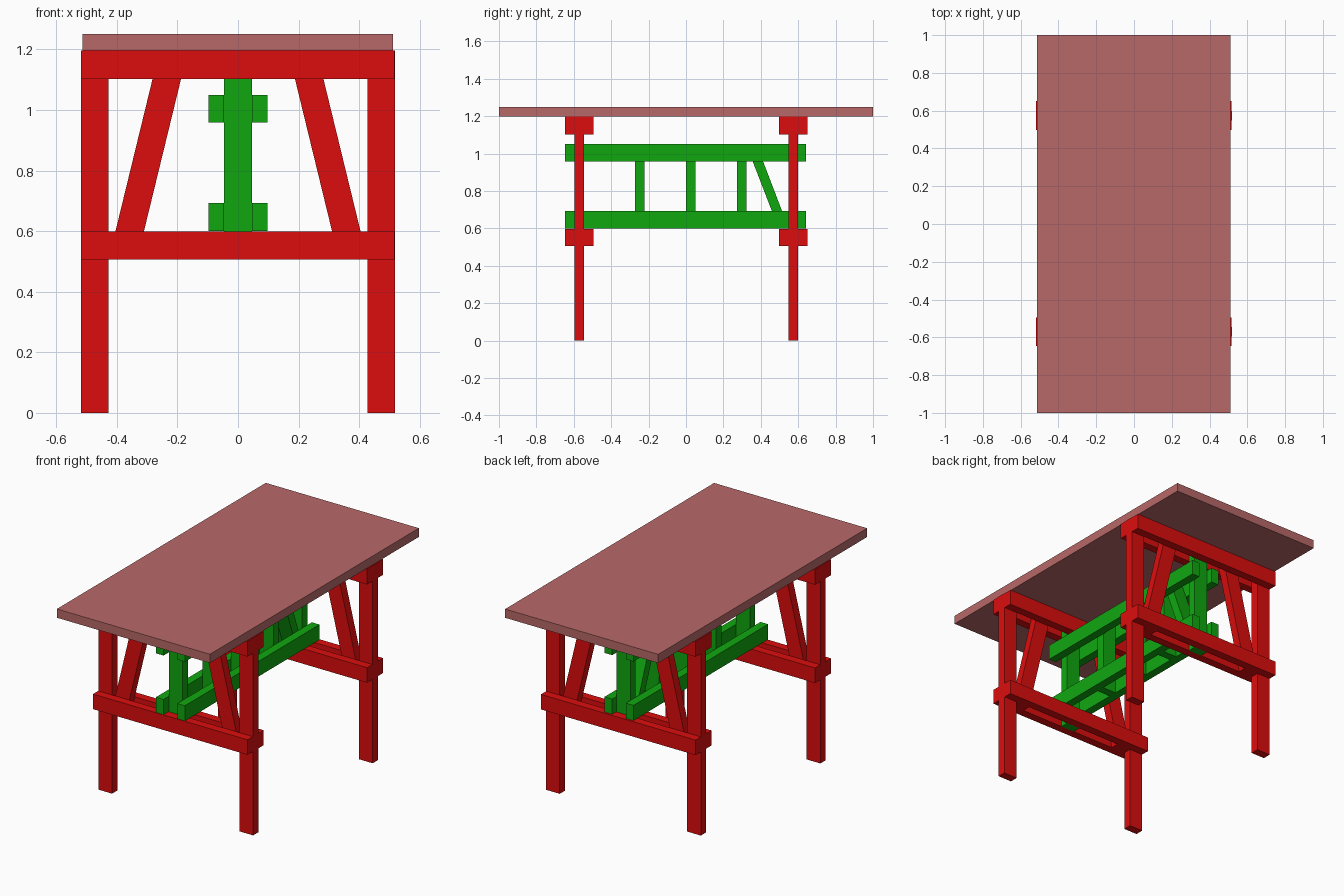
import bpy

if "Cube" in bpy.data.objects:
    bpy.data.objects.remove(bpy.data.objects["Cube"])


def material(name, rgb):
    m = bpy.data.materials.new(name)
    m.diffuse_color = (*rgb, 1)
    m.use_nodes = True
    m.node_tree.nodes["Principled BSDF"].inputs["Base Color"].default_value = m.diffuse_color
    return m


RED = material("red_frame", (0.72, 0.004, 0.004))
GREEN = material("green_stretcher", (0.005, 0.39, 0.005))
TOP = material("pale_red_top", (0.48, 0.14, 0.14))


def prism(name, bottom, top, mat):
    """Board between two horizontal rectangles, each (x0, x1, y0, y1, z)."""
    verts = []
    for x0, x1, y0, y1, z in (bottom, top):
        verts += [(x0, y0, z), (x1, y0, z), (x1, y1, z), (x0, y1, z)]
    faces = [(3, 2, 1, 0), (4, 5, 6, 7)]
    faces += [(i, (i + 1) % 4, (i + 1) % 4 + 4, i + 4) for i in range(4)]
    mesh = bpy.data.meshes.new(name)
    mesh.from_pydata(verts, [], faces)
    mesh.materials.append(mat)
    ob = bpy.data.objects.new(name, mesh)
    bpy.context.collection.objects.link(ob)
    return ob


def board(name, x, y, z, mat):
    return prism(name, (*x, *y, z[0]), (*x, *y, z[1]), mat)


T = 0.051                    # board thickness
LOW, HIGH = (0.507, 0.598), (1.102, 1.197)   # trestle rail heights
CENTRE = (-0.046, 0.046)

# Table top
board("table_top", (-0.514, 0.512), (-1, 1), (1.197, 1.25), TOP)

# Two trestles, each with legs and braces clamped between paired rails
for end, y0 in (("front", -0.596), ("back", 0.548)):
    y = (y0, y0 + T)
    for s, side in ((-1, "left"), (1, "right")):
        board(f"{end}_{side}_leg", sorted((s * 0.427, s * 0.519)), y, (0, 1.197), RED)
        foot = sorted((s * 0.427, s * 0.333))
        head = sorted((s * 0.259, s * 0.165))
        prism(f"{end}_{side}_brace", (*foot, *y, LOW[0]), (*head, *y, HIGH[1]), RED)
    for level, z in (("lower", LOW), ("upper", HIGH)):
        for face, ry in (("outer", y0 - T), ("inner", y0 + T)):
            board(f"{end}_{level}_{face}_rail", (-0.519, 0.517), (ry, ry + T), z, RED)
    # Centre post of the trestle
    board(f"{end}_centre_post", CENTRE, y, (LOW[0], HIGH[1]), GREEN)

# Long stretcher beams in pairs
for level, z in (("lower", (0.60, 0.692)), ("upper", (0.958, 1.05))):
    for side, x in (("left", (-0.097, -0.046)), ("right", (0.046, 0.097))):
        board(f"{level}_{side}_stretcher", x, (-0.647, 0.641), z, GREEN)

# Uprights and the single diagonal between the stretchers
for i, y0 in enumerate((-0.272, 0.001, 0.272)):
    board(f"stretcher_upright_{i + 1}", CENTRE, (y0, y0 + T), (0.60, 1.05), GREEN)
prism("stretcher_diagonal", (*CENTRE, 0.495, 0.549, 0.60), (*CENTRE, 0.321, 0.377, 1.05), GREEN)
